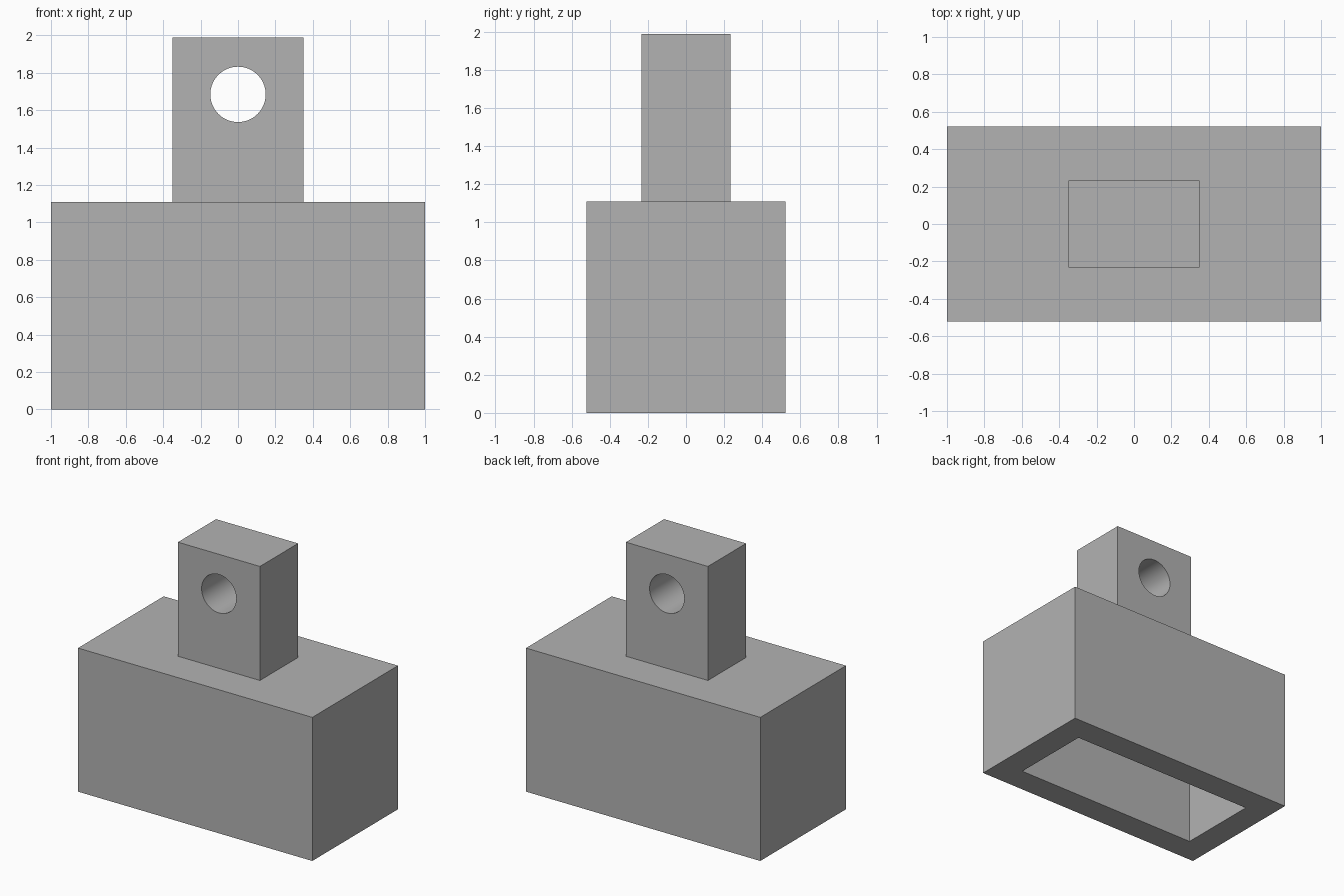
import bpy
import math

if "Cube" in bpy.data.objects:
    bpy.data.objects.remove(bpy.data.objects["Cube"])

grey = bpy.data.materials.new("plain grey")
grey.diffuse_color = (0.45, 0.45, 0.45, 1)
grey.use_nodes = True
grey.node_tree.nodes["Principled BSDF"].inputs["Base Color"].default_value = grey.diffuse_color

WIDTH, DEPTH, BASE_TOP, TOP = 2.0, 1.045, 1.108, 1.988
WALL = 0.203


def box(name, sx, sy, z0, z1):
    bpy.ops.mesh.primitive_cube_add(size=1, location=(0, 0, (z0 + z1) / 2))
    ob = bpy.context.object
    ob.name = name
    ob.scale = (sx, sy, z1 - z0)
    bpy.ops.object.transform_apply(location=True, rotation=False, scale=True)
    ob.data.materials.append(grey)
    return ob


def combine(target, other, operation):
    mod = target.modifiers.new(operation.lower(), 'BOOLEAN')
    mod.operation = operation
    mod.solver = 'EXACT'
    mod.object = other
    bpy.context.view_layer.objects.active = target
    bpy.ops.object.modifier_apply(modifier=mod.name)
    bpy.data.objects.remove(other)


# Block with an upright lug on top
body = box("block_with_lug", WIDTH, DEPTH, 0, BASE_TOP)
combine(body, box("lug", 0.70, 0.465, BASE_TOP - 0.1, TOP), 'UNION')

# Cavity open at the underside
combine(body, box("cavity_cutter", WIDTH - 2 * WALL, DEPTH - 2 * WALL,
                  -0.2, BASE_TOP - WALL), 'DIFFERENCE')

# Round hole through the lug, front to back
bpy.ops.mesh.primitive_cylinder_add(vertices=64, radius=0.148, depth=1,
                                    location=(0, 0, 1.684),
                                    rotation=(math.pi / 2, 0, 0))
hole = bpy.context.object
hole.name = "hole_cutter"
hole.data.materials.append(grey)
combine(body, hole, 'DIFFERENCE')

# Smooth the bore, keep the edges sharp
bpy.ops.object.select_all(action='DESELECT')
body.select_set(True)
bpy.context.view_layer.objects.active = body
bpy.ops.object.shade_smooth_by_angle(angle=math.radians(30))
